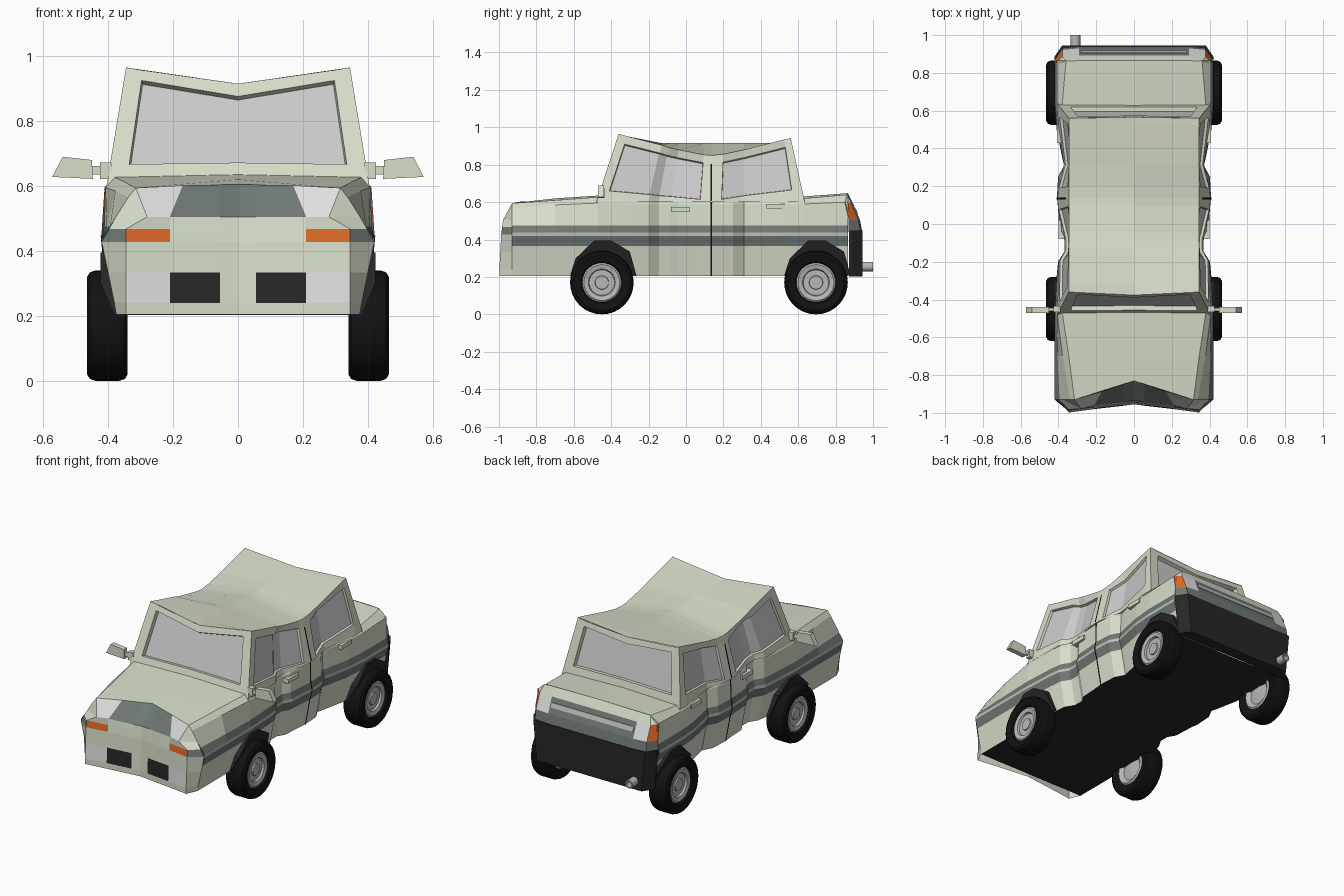
import bpy, bmesh, math
from mathutils import Vector

cube = bpy.data.objects.get("Cube")
if cube:
    bpy.data.objects.remove(cube, do_unlink=True)

COLOURS = {
    "pale_green_paint": (.68, .735, .595), "grey_green_trim": (.16, .19, .175),
    "pale_line": (.48, .52, .48), "window_grey": (.61, .6, .61),
    "lamp_white": (.74, .74, .74), "signal_orange": (.74, .135, .02),
    "tyre_black": (.006, .006, .006), "bumper_black": (.02, .02, .02),
    "wheel_grey": (.48, .48, .48),
}
MATS = []
for label, rgb in COLOURS.items():
    m = bpy.data.materials.new(label)
    m.use_nodes = True
    m.diffuse_color = (*rgb, 1)
    m.node_tree.nodes["Principled BSDF"].inputs["Base Color"].default_value = (*rgb, 1)
    MATS.append(m)
BODY, TRIM, LINE, GLASS, LAMP, ORANGE, TYRE, BLACK, WHEEL = range(len(MATS))


def finish(name, bm, mirror):
    me = bpy.data.meshes.new(name)
    bm.to_mesh(me)
    bm.free()
    for m in MATS:
        me.materials.append(m)
    ob = bpy.data.objects.new(name, me)
    bpy.context.collection.objects.link(ob)
    if mirror:
        ob.modifiers.new("Mirror", 'MIRROR')
    return ob


def grid(name, rows, colour, outward, mirror=True, both=False, recess=.014):
    """Sheet through rows of points; window cells are inset and recessed."""
    if both:
        rows = [[(-x, y, z) for x, y, z in r[:0:-1]] + r for r in rows]
    bm = bmesh.new()
    vs = [[bm.verts.new(p) for p in r] for r in rows]
    for i in range(len(vs) - 1):
        for j in range(len(vs[0]) - 1):
            f = bm.faces.new((vs[i][j], vs[i][j + 1], vs[i + 1][j + 1], vs[i + 1][j]))
            f.material_index = colour(i, j)
    bm.normal_update()
    if sum((f.normal * f.calc_area() for f in bm.faces), Vector()).dot(Vector(outward)) < 0:
        bmesh.ops.reverse_faces(bm, faces=bm.faces)
    panes = [f for f in bm.faces if f.material_index == GLASS]
    if panes:
        rim = bmesh.ops.inset_region(bm, faces=panes, thickness=.004, depth=-recess,
                                     use_even_offset=True, use_boundary=True)
        for f in rim["faces"]:
            f.material_index = BODY
    return finish(name, bm, mirror and not both)


def prism(name, bottom, top, mat, mirror=True):
    """Solid between two matching outlines."""
    bm = bmesh.new()
    a, b = ([bm.verts.new(p) for p in ring] for ring in (bottom, top))
    bm.faces.new(a)
    bm.faces.new(b)
    for i in range(len(a)):
        k = (i + 1) % len(a)
        bm.faces.new((a[i], a[k], b[k], b[i]))
    bmesh.ops.recalc_face_normals(bm, faces=bm.faces)
    for f in bm.faces:
        f.material_index = mat
    return finish(name, bm, mirror)


def box(name, x, y, z, mat):
    ring = lambda h: [(x[0], y[0], h), (x[1], y[0], h), (x[1], y[1], h), (x[0], y[1], h)]
    return prism(name, ring(z[0]), ring(z[1]), mat)


def lathe(name, profile, place, colour, mirror=True, n=32):
    """Turn (radius, offset) points with place(offset, u, v)."""
    rows = []
    for k in range(n + 1):
        a = 2 * math.pi * k / n
        rows.append([place(o, r * math.cos(a), r * math.sin(a)) for r, o in profile])
    ob = grid(name, rows, lambda i, j: colour(j), (0, 0, 0), mirror)
    bm = bmesh.new()
    bm.from_mesh(ob.data)
    bmesh.ops.remove_doubles(bm, verts=bm.verts, dist=1e-5)
    bmesh.ops.recalc_face_normals(bm, faces=bm.faces)
    bm.to_mesh(ob.data)
    bm.free()
    bpy.ops.object.select_all(action='DESELECT')
    bpy.context.view_layer.objects.active = ob
    ob.select_set(True)
    bpy.ops.object.shade_smooth_by_angle(angle=math.radians(35))
    return ob


# Lower body: half sections from floor centre to deck centre
def section(y, w, shoulder, edge_x, edge_z, mid_z, mid_y=None, taper=0):
    side = [(w - .045, .205), (w - .015, .365), (w, .42), (w, .437), (w - .008 - taper * .25, .475),
            (w - .012 - taper, shoulder), (edge_x, edge_z)]
    return [(0, y, .205)] + [(x, y, z) for x, z in side] + [(0, y if mid_y is None else mid_y, mid_z)]


stations = [section(-.93, .42, .565, .315, .594, .605, -.83, .07),
            section(-.7, .42, .585, .345, .61, .62, taper=.03),
            section(-.47, .42, .595, .38, .627, .635)]
for y, w in ((-.28, .41), (-.2, .402), (-.145, .368), (-.085, .368), (-.04, .395), (.08, .402),
             (.14, .408), (.25, .402), (.31, .37), (.35, .38), (.5, .41)):
    stations.append(section(y, w, .59, w - .02, .61, .62))
stations += [section(.63, .42, .59, .38, .62, .63), section(.865, .42, .6, .36, .64, .648)]
grid("lower_body", stations,
     lambda i, j: {0: BLACK, 2: TRIM, 3: LINE, 4: TRIM}.get(j, BODY), (1, 0, 0))

# Dented nose with grille, headlamps, indicators and bumper lamps
nose = []
for z, y, w in ((.205, -.955, .375), (.24, -.955, .381), (.333, -.95, .4),
                (.428, -.945, .42), (.468, -.94, .397), (.505, -.935, .376)):
    lamp_edge = .28 if z > .5 else .345
    nose.append([(0, y, z), (.055, y - .007, z), (.21, y - .025, z),
                 (lamp_edge, y - .043, z), (w, -.93, z)])
nose.append([(0, -.83, .605), (.055, -.848, .604), (.17, -.886, .602),
             (.315, -.93, .594), (.338, -.93, .565)])
nose_paint = {(1, 1): BLACK, (1, 2): LAMP, (3, 2): ORANGE, (3, 3): TRIM,
              (5, 0): TRIM, (5, 1): TRIM, (5, 2): LAMP}
grid("nose_panel", nose, lambda i, j: nose_paint.get((i, j), BODY), (0, -1, 0))

# Tail panel with lamps and pale strip, rear bumper
tail = [[(0, y, z), (.29, y, z), (.378, y - .008, z), (w, side_y, z)]
        for z, y, w, side_y in ((.44, .942, .421, .87), (.505, .93, .417, .87), (.595, .892, .411, .85))]
tail.append([(0, .865, .648), (.29, .865, .645), (.36, .862, .643), (.408, .85, .6)])
tail_paint = {(0, 0): TRIM, (0, 1): TRIM, (0, 2): TRIM, (1, 0): TRIM, (1, 1): LAMP, (1, 2): ORANGE}
grid("tail_panel", tail, lambda i, j: tail_paint.get((i, j), BODY), (0, 1, 0))
prism("tail_strip", [(-.28, .913, .54), (.28, .913, .54), (.28, .902, .566), (-.28, .902, .566)],
      [(-.28, .919, .54), (.28, .919, .54), (.28, .908, .566), (-.28, .908, .566)], LINE, False)
bumper = lambda w, z: [(-w, .872, z), (w, .872, z), (w - .004, .888, z), (w - .042, .944, z),
                       (.042 - w, .944, z), (.004 - w, .888, z)]
prism("rear_bumper", bumper(.4, .203), bumper(.423, .448), BLACK, False)

# Cabin sides: base y, roof y, roof z, window sill z, dent
columns = [(-.48, -.36, .965, .66, 0), (-.43, -.315, .952, .66, 0), (-.2, -.13, .905, .64, .006),
           (-.145, -.09, .892, .634, .038), (-.085, -.04, .88, .63, .038),
           (.075, .095, .853, .615, .004), (.135, .135, .85, .612, 0),
           (.19, .2, .856, .615, .004), (.315, .31, .88, .635, .034), (.575, .525, .935, .665, 0),
           (.635, .56, .942, .665, 0)]


def cabin_point(col, z, dent=1):
    yb, yt, zt, sill, d = col
    t = (z - .6) / (zt - .6)
    return (.405 - .06 * t - d * dent, yb + (yt - yb) * t, z)


sides = [[cabin_point(c, .6), cabin_point(c, c[3]), cabin_point(c, c[2] - .042, .7),
          cabin_point(c, c[2], 0)] for c in columns]
grid("cabin_side", sides,
     lambda i, j: GLASS if j == 1 and i not in (0, 5, 6, 9) else BODY, (1, 0, 0))

# Buckled roof
roof = []
for c in columns:
    mid_z = .915
    end = c in (columns[0], columns[-1])
    mid_y = cabin_point(c, mid_z)[1] if end else c[1]
    roof.append([cabin_point(c, c[2], 0), (0, mid_y, mid_z)])
grid("roof", roof, lambda i, j: BODY, (0, 0, 1))


# Windscreen and rear window in their frames
def screen(name, col, outward):
    zt = col[2]
    y = lambda z: cabin_point(col, z)[1]
    layout = ((.6, .33, .6, .6), (.667, .335, .667, .672),
              (zt - .04, .297, zt - .04, .876), (zt, .297, zt - .008, .915))
    rows = [[(0, y(zm), zm), (x, y(zc), zc), cabin_point(col, ze)] for ze, x, zc, zm in layout]
    grid(name, rows, lambda i, j: GLASS if i == 1 and j in (1, 2) else BODY, outward,
         both=True, recess=.024)


screen("windscreen", columns[0], (0, -1, 0))
screen("rear_window", columns[-1], (0, 1, 0))

# Door seam, handles, mirrors
seam = [(x + .003, z) for x, z in ((.362, .205), (.392, .365), (.407, .42), (.407, .437),
                                  (.399, .475), (.396, .59), (.402, .612), (.356, .805))]
grid("door_seam", [[(x, y, z) for x, z in seam] for y in (.13, .14)], lambda i, j: TYRE, (1, 0, 0))
box("front_handle", (.36, .4), (-.08, .02), (.548, .574), BODY)
box("rear_handle", (.38, .408), (.43, .53), (.565, .59), BODY)
box("mirror_bracket", (.39, .425), (-.465, -.435), (.622, .672), BODY)
box("mirror_arm", (.42, .455), (-.46, -.445), (.636, .662), BODY)
shell = ((.447, .622), (.572, .628), (.54, .69), (.45, .68))
prism("mirror", [(x, -.47, z) for x, z in shell],
      [(x, -.439, z) for x, z in shell], BODY)

# Wheels and dark arches
tyre = [(0, .44), (.035, .44), (.037, .432), (.068, .432), (.072, .444), (.096, .45), (.105, .442),
        (.11, .456), (.15, .465), (.164, .456), (.17, .44), (.17, .365), (.164, .348), (.15, .34),
        (.105, .35), (.096, .342), (.07, .36), (.035, .354), (0, .354)]
arch = ((-.17, .207), (-.14, .3), (-.04, .395), (.05, .395), (.15, .335), (.185, .207))
for label, y0 in (("front", -.45), ("rear", .695)):
    lathe(label + "_wheel", tyre, lambda o, u, v: (o, y0 + u, .17 + v),
          lambda j: WHEEL if j < 6 or j > 13 else TYRE)
    prism(label + "_arch", [(.36, y0 + y, z) for y, z in arch],
          [(.38 if z < .25 else .424, y0 + y, z) for y, z in arch], BLACK)

# Exhaust pipe
lathe("exhaust", [(0, .92), (.026, .92), (.026, 1), (.018, 1), (.018, .95), (0, .95)],
      lambda o, u, v: (-.31 + u, o, .255 + v), lambda j: WHEEL, False, 12)
